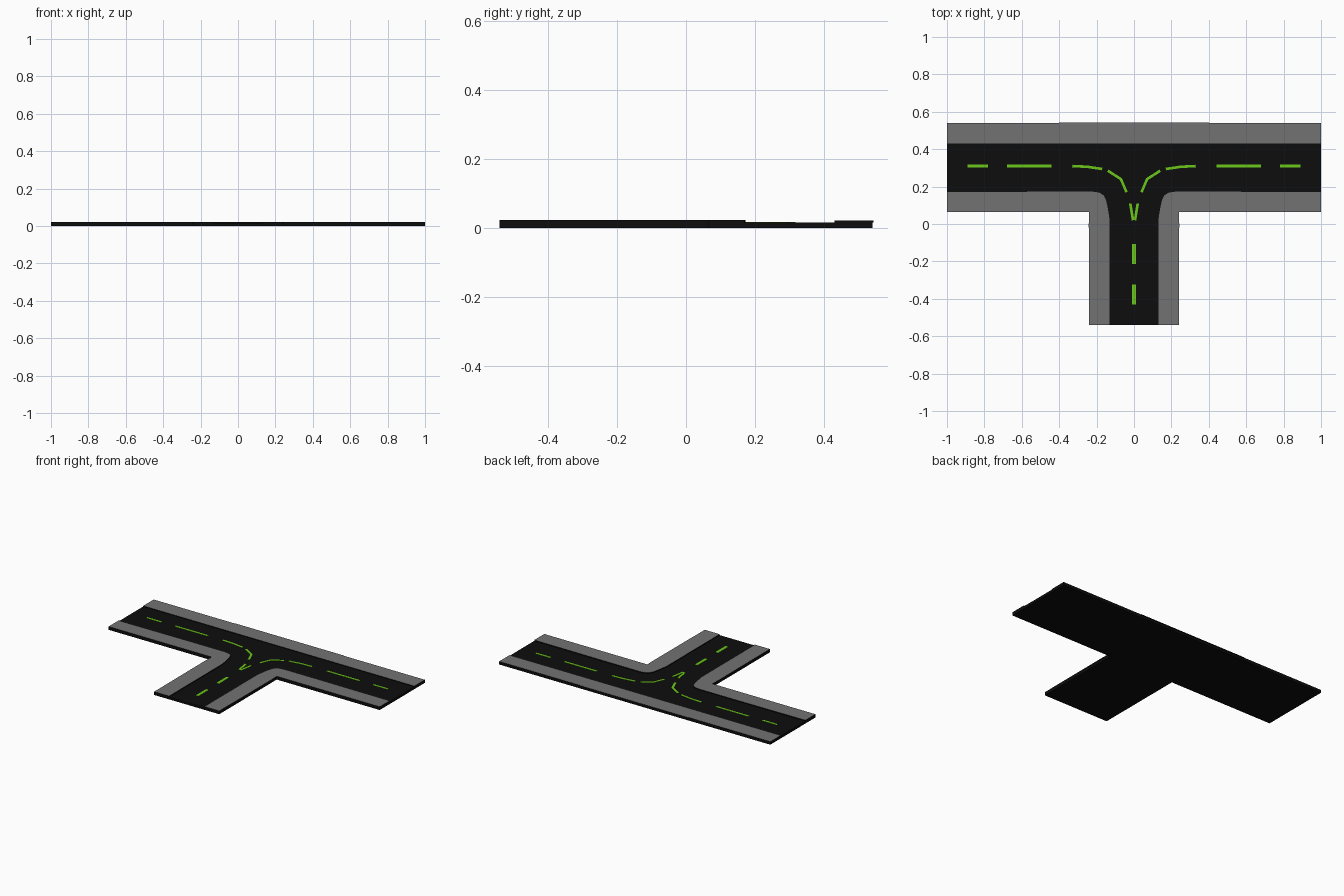
import bpy, bmesh
from mathutils import Vector

if "Cube" in bpy.data.objects:
    bpy.data.objects.remove(bpy.data.objects["Cube"])


def material(name, rgb):
    m = bpy.data.materials.new(name)
    m.diffuse_color = (*rgb, 1)
    m.use_nodes = True
    m.node_tree.nodes["Principled BSDF"].inputs["Base Color"].default_value = m.diffuse_color
    return m


ASPHALT = material("asphalt", (0.004, 0.004, 0.004))
PAVING = material("paving", (0.17, 0.17, 0.17))
PAINT = material("lane_paint", (0.15, 0.58, 0.01))


def slab(name, outline, z0, z1, side, top=None):
    """Extrude a flat outline from z0 to z1; the top may differ in colour."""
    me = bpy.data.meshes.new(name)
    bm = bmesh.new()
    face = bm.faces.new([bm.verts.new((x, y, z0)) for x, y in outline])
    new = bmesh.ops.extrude_face_region(bm, geom=[face], use_keep_orig=True)["geom"]
    bmesh.ops.translate(bm, vec=(0, 0, z1 - z0),
                        verts=[v for v in new if isinstance(v, bmesh.types.BMVert)])
    bmesh.ops.recalc_face_normals(bm, faces=bm.faces)
    for f in bm.faces:
        f.material_index = int(top is not None and f.normal.z > 0.5)
    bm.to_mesh(me)
    bm.free()
    me.materials.append(side)
    if top:
        me.materials.append(top)
    ob = bpy.data.objects.new(name, me)
    bpy.context.collection.objects.link(ob)
    return ob


def mirrored(points, sx):
    return [(sx * x, y) for x, y in points]


def dash(name, path, width):
    """Painted stripe of constant width along a path."""
    pts = [Vector(p) for p in path]
    left, right = [], []
    for i, p in enumerate(pts):
        d = (pts[min(i + 1, len(pts) - 1)] - pts[max(i - 1, 0)]).normalized()
        n = Vector((-d.y, d.x)) * width / 2
        left.append(p + n)
        right.append(p - n)
    slab(name, left + right[::-1], ROAD - 0.001, ROAD + 0.0015, PAINT)


ROAD = 0.016

# T-shaped road bed
half = [(0.24, -0.54), (0.24, 0.065), (1, 0.065), (1, 0.54)]
slab("road_bed", half + mirrored(half, -1)[::-1], 0, ROAD, ASPHALT)

# Straight pavement along the back
slab("back_pavement", [(-1, 0.43), (1, 0.43), (1, 0.54), (0.4, 0.54), (0.4, 0.543),
                       (-0.4, 0.543), (-0.4, 0.54), (-1, 0.54)],
     ROAD - 0.001, 0.0205, ASPHALT, PAVING)

# Corner pavements with a rounded kerb
corner = [(0.24, -0.54), (0.242, 0.0), (0.24, 0.065), (1, 0.065), (1, 0.17), (0.47, 0.173),
          (0.22, 0.173), (0.185, 0.168), (0.162, 0.153), (0.15, 0.13), (0.14, 0.085),
          (0.13, 0.02), (0.13, -0.54)]

# Lane dashes: straight and turning, mirrored left and right
side_dashes = [
    [(0.78, 0.31), (0.89, 0.31)],
    [(0.44, 0.31), (0.68, 0.31)],
    [(0.33, 0.31), (0.25, 0.306), (0.17, 0.294)],
    [(0.14, 0.285), (0.07, 0.24), (0.04, 0.17)],
    [(0.02, 0.11), (0.005, 0.02)],
]
for side, s in (("right", 1), ("left", -1)):
    slab(f"corner_pavement_{side}", mirrored(corner, s), ROAD - 0.001, 0.022, ASPHALT, PAVING)
    for i, path in enumerate(side_dashes):
        dash(f"lane_dash_{side}_{i}", mirrored(path, s), 0.014)

# Dashes of the side road
for i, y in enumerate((-0.43, -0.215)):
    dash(f"stem_dash_{i}", [(0, y), (0, y + 0.107)], 0.02)
